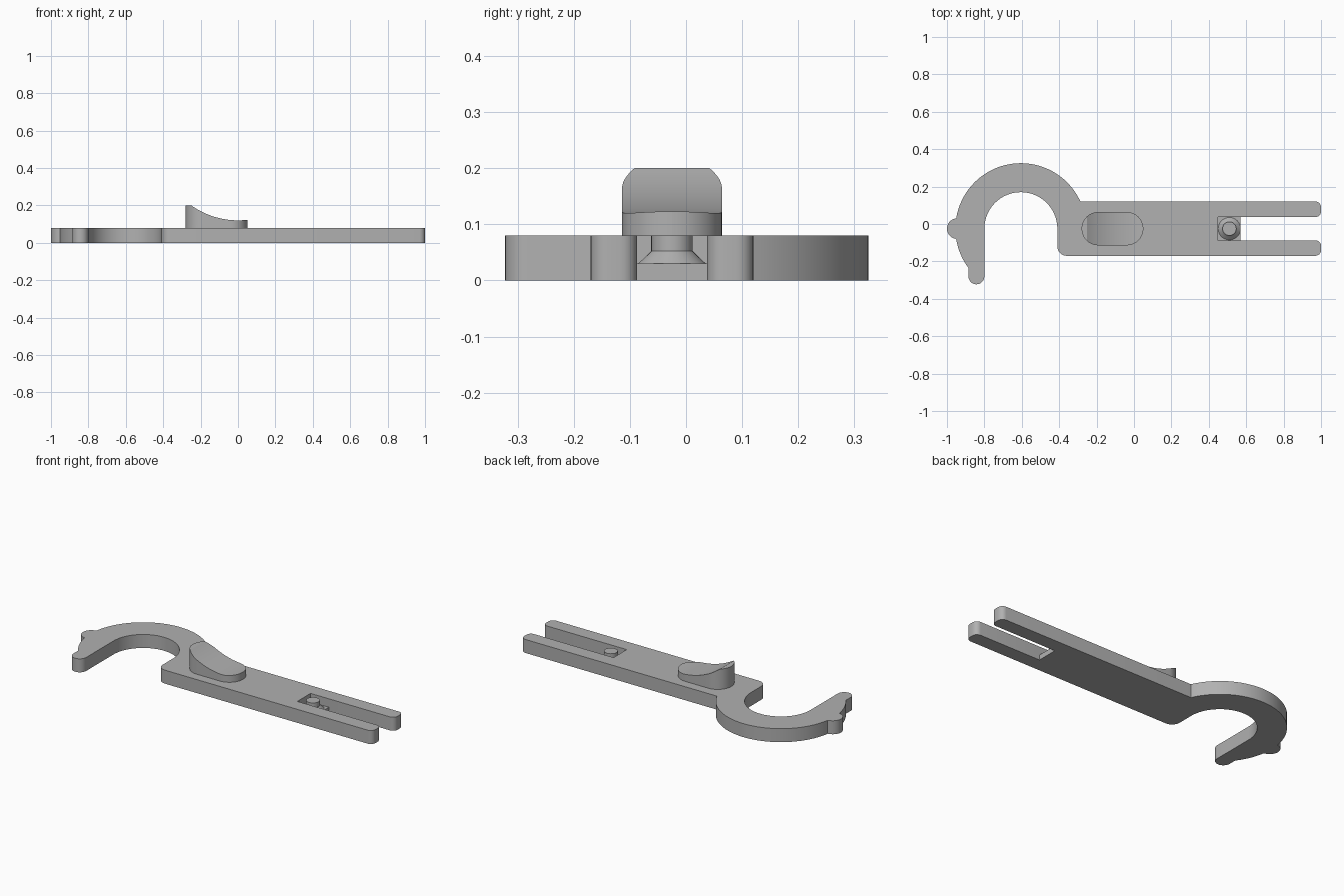
import bpy, bmesh
from math import radians, cos, sin, pi, sqrt, degrees, asin

cube = bpy.data.objects.get("Cube")
if cube:
    bpy.data.objects.remove(cube, do_unlink=True)

MID = -0.025      # y of the long axis
THICK = 0.08      # plate thickness
FLOOR = 0.03      # height of the pocket floor

grey = bpy.data.materials.new("plain grey")
grey.use_nodes = True
grey.diffuse_color = (0.44, 0.44, 0.44, 1)
grey.node_tree.nodes["Principled BSDF"].inputs["Base Color"].default_value = (0.44, 0.44, 0.44, 1)


def arc(cx, cy, r, start, end, steps=10):
    angles = [radians(start + (end - start) * i / steps) for i in range(steps + 1)]
    return [(cx + r * cos(a), cy + r * sin(a)) for a in angles]


def finish(bm, name):
    bmesh.ops.remove_doubles(bm, verts=bm.verts, dist=1e-5)
    bmesh.ops.recalc_face_normals(bm, faces=bm.faces)
    mesh = bpy.data.meshes.new(name)
    bm.to_mesh(mesh)
    bm.free()
    mesh.materials.append(grey)
    obj = bpy.data.objects.new(name, mesh)
    bpy.context.collection.objects.link(obj)
    return obj


def select(obj):
    bpy.ops.object.select_all(action='DESELECT')
    obj.select_set(True)
    bpy.context.view_layer.objects.active = obj


def smooth(obj):
    select(obj)
    bpy.ops.object.shade_smooth_by_angle(angle=radians(30))


def extrude(points, z0, z1, name):
    bm = bmesh.new()
    face = bm.faces.new([bm.verts.new((x, y, z0)) for x, y in points])
    new = bmesh.ops.extrude_face_region(bm, geom=[face], use_keep_orig=True)["geom"]
    for v in new:
        if isinstance(v, bmesh.types.BMVert):
            v.co.z = z1
    return finish(bm, name)


def prong_end(y0, y1, r=0.03):
    return arc(1 - r, y0 + r, r, -90, 0, 6) + arc(1 - r, y1 - r, r, 0, 90, 6)


# Flat plate: forked handle, open ring hook with side nub and rounded tip
HOOK, OUTER, INNER = -0.605, 0.35, 0.195
SLOT, HALF = 0.57, 0.062
top, bottom = MID + 0.145, MID - 0.145
join = degrees(asin((top - MID) / OUTER))

outline = arc(-0.36, bottom + 0.05, 0.05, 180, 270)
outline += prong_end(bottom, MID - HALF)
outline += [(SLOT, MID - HALF), (SLOT, MID + HALF)]
outline += prong_end(MID + HALF, top)
outline += arc(HOOK, MID, OUTER, join, 171, 48)
outline += arc(-0.945, MID, 0.055, 97, 263, 18)
outline += arc(HOOK, MID, OUTER, 189, 216.9, 10)
outline += arc(-0.8425, -0.28, 0.0425, 180, 360, 16)
outline += arc(HOOK, MID, INNER, 180, 0, 48)
plate = extrude(outline, 0, THICK, "hook_plate")

# Square pocket at the root of the slot
pocket = [(0.45, MID - HALF), (0.6, MID - HALF), (0.6, MID + HALF), (0.45, MID + HALF)]
cutter = extrude(pocket, FLOOR, 0.2, "pocket_cutter")
cutter.hide_render = True
select(plate)
cut = plate.modifiers.new("pocket", 'BOOLEAN')
cut.operation, cut.solver, cut.object = 'DIFFERENCE', 'EXACT', cutter
bpy.ops.object.modifier_apply(modifier=cut.name)
bpy.data.objects.remove(cutter, do_unlink=True)
smooth(plate)

# Pin with a flared foot standing in the pocket
bm = bmesh.new()
rings = []
for r, z in [(0.06, FLOOR), (0.037, 0.052), (0.037, THICK)]:
    rings.append([bm.verts.new((x, y, z)) for x, y in arc(0.51, MID, r, 0, 360, 32)[:-1]])
for low, high in zip(rings, rings[1:]):
    for i in range(32):
        j = (i + 1) % 32
        bm.faces.new((low[i], low[j], high[j], high[i]))
bm.faces.new(rings[0])
bm.faces.new(rings[-1])
smooth(finish(bm, "pocket_pin"))

# Thumb pad: rounded slab with a scooped top, lofted along x
X0, X1, R = -0.28, 0.05, 0.089
SCOOP = 0.43


def pad_height(x):
    return 0.2 if x <= -0.25 else 0.12 + SCOOP - sqrt(SCOOP ** 2 - x ** 2)


stations = [X0 + R - R * cos(pi / 2 * i / 14) for i in range(15)]
stations += [X0 + R + (X1 - X0 - 2 * R) * i / 10 for i in range(1, 10)]
stations += [X1 - R + R * sin(pi / 2 * i / 14) for i in range(15)]
stations = sorted(stations + [-0.25])

bm = bmesh.new()
loops = []
for x in stations:
    d = max(X0 + R - x, x - X1 + R, 0)
    w = max(sqrt(max(R * R - d * d, 0)), 1e-4)
    h = pad_height(x)
    loops.append([bm.verts.new(p) for p in (
        (x, MID - w, THICK), (x, MID + w, THICK), (x, MID + w, h), (x, MID - w, h))])
for a, b in zip(loops, loops[1:]):
    for i in range(4):
        j = (i + 1) % 4
        bm.faces.new((a[i], a[j], b[j], b[i]))
bm.faces.new(loops[0])
bm.faces.new(loops[-1])
smooth(finish(bm, "thumb_pad"))
